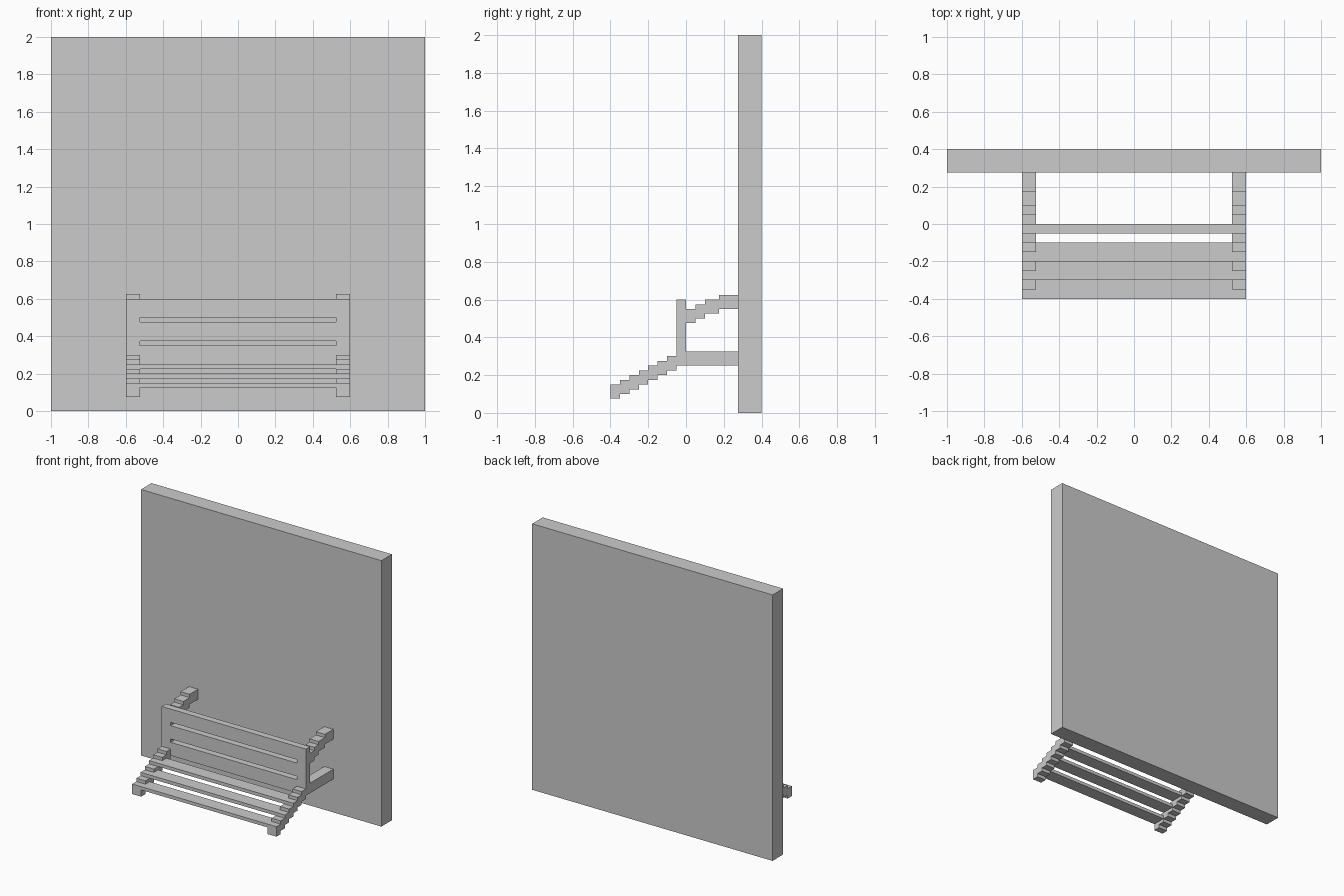
import bpy, bmesh

if "Cube" in bpy.data.objects:
    bpy.data.objects.remove(bpy.data.objects["Cube"])


def box(name, x, y, z):
    """Box from (min, max) ranges on each axis."""
    return prism(name, [(y[0], z[0]), (y[1], z[0]), (y[1], z[1]), (y[0], z[1])], *x)


def prism(name, profile, x0, x1):
    """Extrude a closed (y, z) profile along x."""
    bm = bmesh.new()
    face = bm.faces.new([bm.verts.new((x0, y, z)) for y, z in profile])
    ext = bmesh.ops.extrude_face_region(bm, geom=[face])
    bmesh.ops.translate(bm, vec=(x1 - x0, 0, 0),
                        verts=[v for v in ext["geom"] if isinstance(v, bmesh.types.BMVert)])
    bmesh.ops.recalc_face_normals(bm, faces=bm.faces)
    mesh = bpy.data.meshes.new(name)
    bm.to_mesh(mesh)
    bm.free()
    ob = bpy.data.objects.new(name, mesh)
    bpy.context.collection.objects.link(ob)
    return ob


def mirror_x(ob):
    ob.modifiers.new("mirror", "MIRROR").use_mirror_merge = False


def stair_profile(ys, z0, thick, rise):
    """Stepped band: each y interval is one rise higher than the last."""
    top, bottom = [], []
    for i, (a, b) in enumerate(zip(ys, ys[1:])):
        z = z0 + i * rise
        bottom += [(a, z), (b, z)]
        top += [(a, z + thick), (b, z + thick)]
    return bottom + top[::-1]


INNER, OUTER = 0.525, 0.6

# Wall slab
box("wall", (-1, 1), (0.275, 0.4), (0, 2))

# Upright panel with two horizontal slots
panel = box("upright_panel", (-OUTER, OUTER), (-0.05, 0), (0.25, 0.6))
for i, z in enumerate((0.35, 0.475)):
    cutter = box(f"slot_cutter_{i + 1}", (-INNER, INNER), (-0.1, 0.05), (z, z + 0.025))
    cutter.hide_render = True
    cutter.hide_set(True)
    cutter.display_type = "WIRE"
    mod = panel.modifiers.new("slot", "BOOLEAN")
    mod.operation = "DIFFERENCE"
    mod.solver = "EXACT"
    mod.object = cutter

# Stepped side rails of the sloping rack
rail_ys = [-0.4 + 0.05 * i for i in range(8)]
mirror_x(prism("rack_side_rail", stair_profile(rail_ys, 0.075, 0.075, 0.025), INNER, OUTER))

# Rack slats between the rails
for i in range(3):
    y, z = -0.4 + 0.1 * i, 0.125 + 0.05 * i
    box(f"rack_slat_{i + 1}", (-INNER, INNER), (y, y + 0.1), (z, z + 0.025))

# Straight lower and stepped upper brackets to the wall
mirror_x(box("lower_bracket", (INNER, OUTER), (0, 0.275), (0.25, 0.325)))
mirror_x(prism("upper_bracket",
               stair_profile([0, 0.05, 0.1, 0.175, 0.275], 0.475, 0.075, 0.025), INNER, OUTER))
